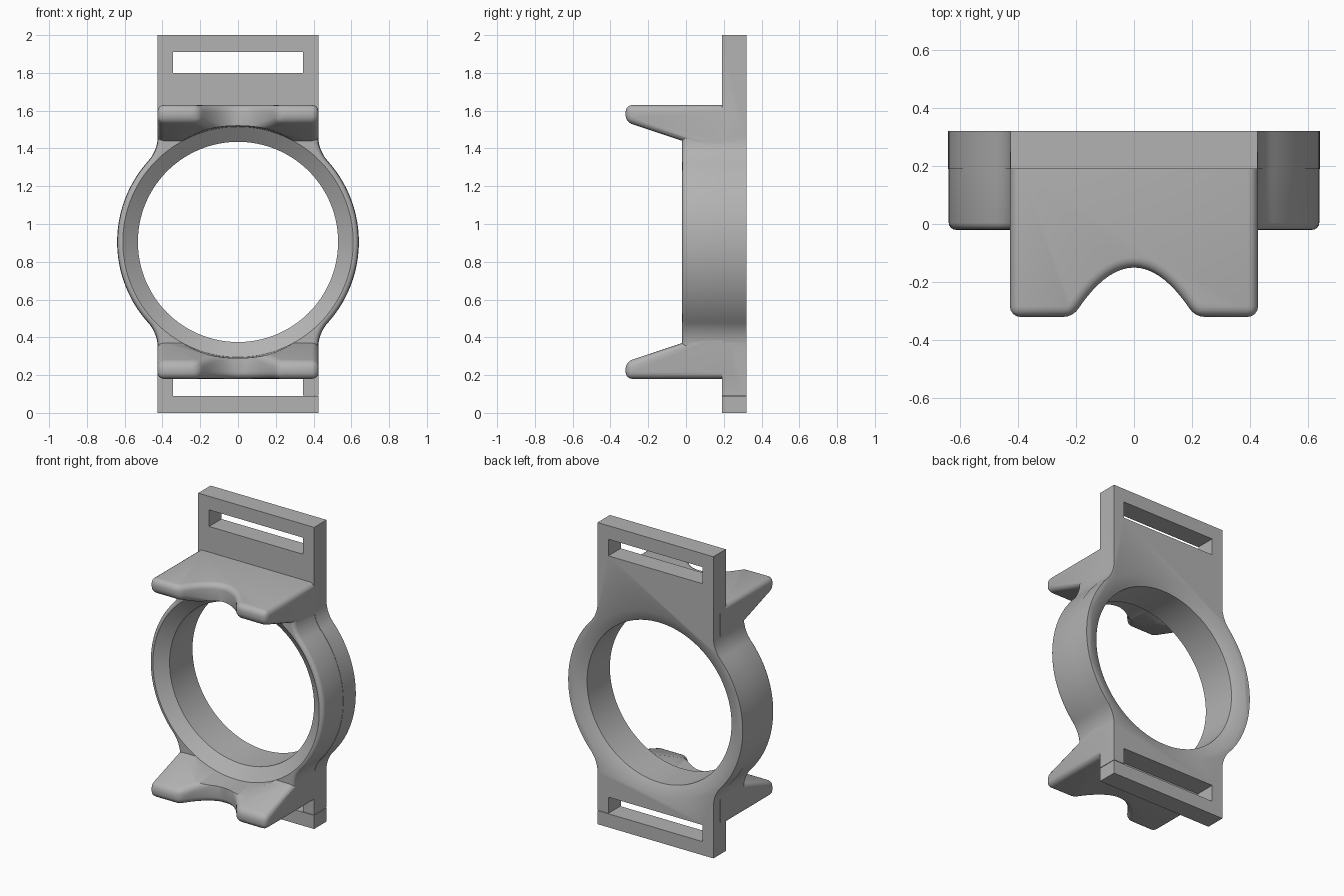
import bpy, bmesh, math
from mathutils import Vector

old = bpy.data.objects.get("Cube")
if old:
    bpy.data.objects.remove(old, do_unlink=True)

CZ = 0.905          # height of the ring centre
SEG = 128

grey = bpy.data.materials.new("plain_grey")
grey.use_nodes = True
colour = (0.45, 0.45, 0.45, 1)
grey.diffuse_color = colour
grey.node_tree.nodes["Principled BSDF"].inputs["Base Color"].default_value = colour


def finish(name, bm):
    bmesh.ops.recalc_face_normals(bm, faces=bm.faces)
    mesh = bpy.data.meshes.new(name)
    bm.to_mesh(mesh)
    bm.free()
    mesh.materials.append(grey)
    obj = bpy.data.objects.new(name, mesh)
    bpy.context.collection.objects.link(obj)
    return obj


def combine(target, other, operation):
    bpy.context.view_layer.objects.active = target
    mod = target.modifiers.new(operation, 'BOOLEAN')
    mod.operation, mod.object, mod.solver = operation, other, 'EXACT'
    bpy.ops.object.modifier_apply(modifier=mod.name)
    bpy.data.objects.remove(other, do_unlink=True)


def side_outline(w, radius, fillet, top):
    """Right upper quarter: circle, hollow fillet, straight strap edge."""
    h = math.sqrt((radius + fillet) ** 2 - (w + fillet) ** 2)
    a = math.atan2(h, w + fillet)
    pts = [(radius * math.cos(a * i / 20), radius * math.sin(a * i / 20)) for i in range(21)]
    for i in range(1, 11):
        t = math.pi + a * (1 - i / 10)
        pts.append((w + fillet + fillet * math.cos(t), h + fillet * math.sin(t)))
    return pts + [(w, top)]


def outline_slab(name, w, radius, top, bottom, y0, y1, bevel=0):
    up = side_outline(w, radius, 0.2, top)
    down = [(x, -z) for x, z in side_outline(w, radius, 0.2, bottom)[1:]]
    right = down[::-1] + up
    loop = right + [(-x, z) for x, z in reversed(right)]
    bm = bmesh.new()
    face = bm.faces.new([bm.verts.new((x, y0, CZ + z)) for x, z in loop])
    rim = list(face.edges)
    ext = bmesh.ops.extrude_face_region(bm, geom=[face], use_keep_orig=True)
    verts = [v for v in ext["geom"] if isinstance(v, bmesh.types.BMVert)]
    bmesh.ops.translate(bm, verts=verts, vec=(0, y1 - y0, 0))
    if bevel:
        bmesh.ops.bevel(bm, geom=rim, offset=bevel, segments=4, profile=0.5,
                        affect='EDGES', clamp_overlap=False)
    return finish(name, bm)


def prong(name, side):
    """Tapered shelf with a scooped front edge and rounded rims."""
    w, back, front = 0.427, 0.25, -0.32
    scoop = [0.21 * (i / 10 - 1) for i in range(21)]
    loop = [(w, back), (-w, back), (-w, front)]
    loop += [(x, -0.15 - 0.17 * (x / 0.21) ** 2) for x in scoop] + [(w, front)]
    bm = bmesh.new()
    outer = [bm.verts.new((x, y, CZ + side * 0.725)) for x, y in loop]
    inner = [bm.verts.new((x, y, CZ + side * (0.635 - (y - front) / 3))) for x, y in loop]
    bm.faces.new(outer)
    bm.faces.new(inner[::-1])
    n = len(loop)
    for i in range(n):
        j = (i + 1) % n
        bm.faces.new((outer[i], inner[i], inner[j], outer[j]))
    bmesh.ops.recalc_face_normals(bm, faces=bm.faces)
    sharp = [e for e in bm.edges if e.calc_face_angle() > 0.9
             and not all(v.co.y > back - 0.01 for v in e.verts)]
    bmesh.ops.bevel(bm, geom=sharp, offset=0.036, segments=4, profile=0.5,
                    affect='EDGES', clamp_overlap=False)
    return finish(name, bm)


def bore_cutter():
    """Lathe: flared front, straight bore, chamfered back."""
    profile = [(0.63, -0.5), (0.61, -0.02), (0.53, 0.04), (0.53, 0.28), (0.6425, 0.34)]
    bm = bmesh.new()
    rings = []
    for r, y in profile:
        rings.append([bm.verts.new((r * math.cos(2 * math.pi * i / SEG), y,
                                    CZ + r * math.sin(2 * math.pi * i / SEG)))
                      for i in range(SEG)])
    for a, b in zip(rings, rings[1:]):
        for i in range(SEG):
            j = (i + 1) % SEG
            bm.faces.new((a[i], a[j], b[j], b[i]))
    bm.faces.new(rings[0])
    bm.faces.new(rings[-1])
    return finish("bore_cutter", bm)


def box(name, x0, x1, z0, z1):
    bm = bmesh.new()
    bmesh.ops.create_cube(bm, size=1)
    bmesh.ops.scale(bm, vec=(x1 - x0, 1, z1 - z0), verts=bm.verts)
    bmesh.ops.translate(bm, vec=((x0 + x1) / 2, 0.25, (z0 + z1) / 2), verts=bm.verts)
    return finish(name, bm)


# Back plate with strap ends, ring body and two prongs
holder = outline_slab("strap_ring_holder", 0.425, 0.64, 2 - CZ, CZ, 0.19, 0.32)
combine(holder, outline_slab("ring_body", 0.423, 0.638, 0.66, 0.66, -0.02, 0.25, 0.025), 'UNION')
for label, side in (("upper_prong", 1), ("lower_prong", -1)):
    combine(holder, prong(label, side), 'UNION')

# Round opening, strap slots and the fine slit beside the lower slot
combine(holder, bore_cutter(), 'DIFFERENCE')
combine(holder, box("upper_slot", -0.345, 0.345, 1.8, 1.91), 'DIFFERENCE')

# The lower slot stops at the plate so the prong stays whole
for label, x0, x1, z0, z1 in (("lower_slot", -0.345, 0.345, 0.09, 0.2),
                              ("slit", 0.34, 0.5, 0.09, 0.093)):
    cutter = box(label, x0, x1, z0, z1)
    for v in cutter.data.vertices:
        v.co.y = max(v.co.y, 0.185)
    combine(holder, cutter, 'DIFFERENCE')

bpy.ops.object.select_all(action='DESELECT')
holder.select_set(True)
bpy.context.view_layer.objects.active = holder
bpy.ops.object.shade_smooth_by_angle(angle=math.radians(30))
